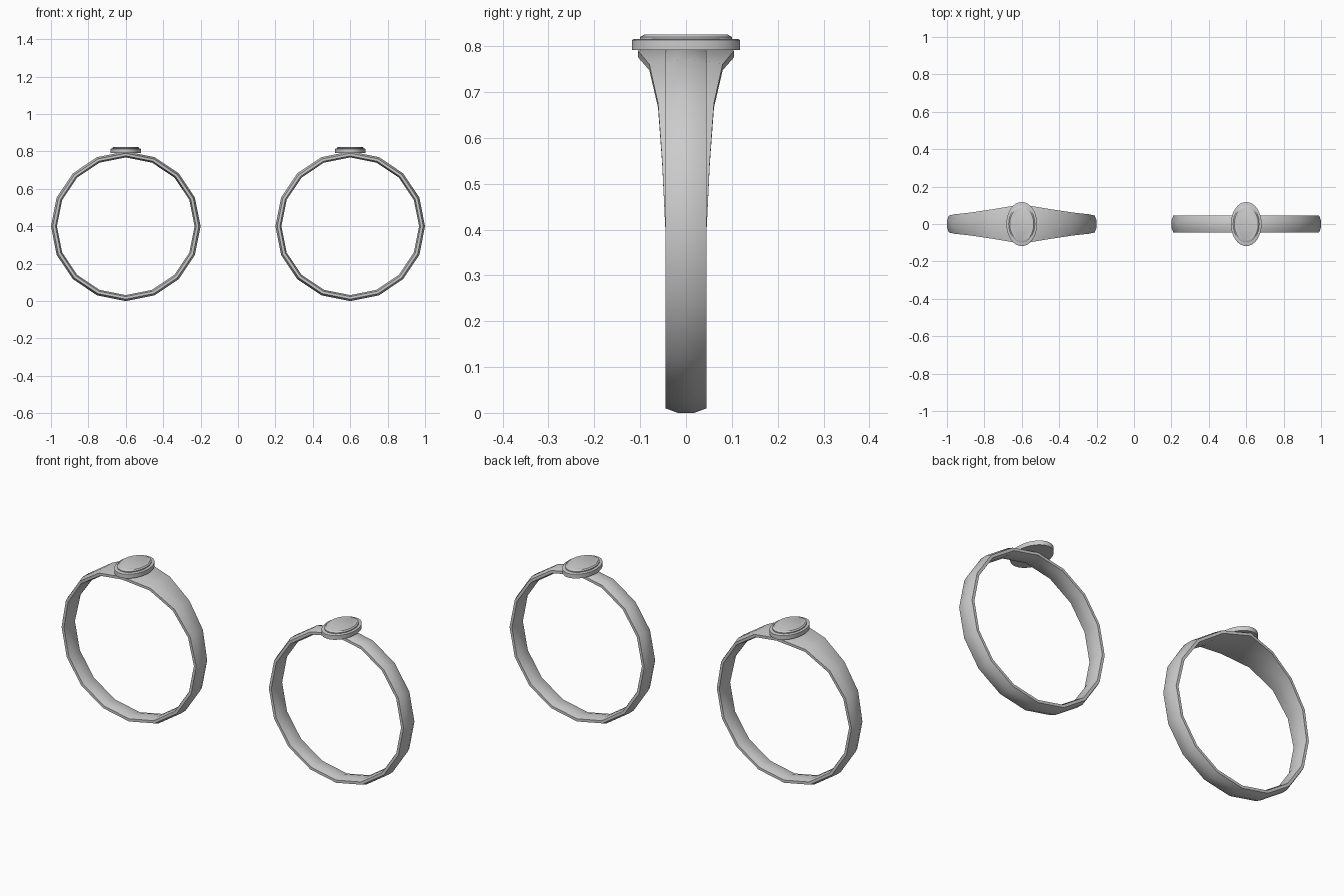
import bpy, bmesh
from math import sin, cos, pi, radians

cube = bpy.data.objects.get("Cube")
if cube:
    bpy.data.objects.remove(cube, do_unlink=True)

metal = bpy.data.materials.new("silver_grey")
metal.use_nodes = True
GREY = (0.6, 0.6, 0.6, 1)
metal.diffuse_color = GREY
metal.node_tree.nodes["Principled BSDF"].inputs["Base Color"].default_value = GREY


def finish(name, bm, x):
    bmesh.ops.recalc_face_normals(bm, faces=bm.faces)
    mesh = bpy.data.meshes.new(name)
    bm.to_mesh(mesh)
    bm.free()
    mesh.materials.append(metal)
    ob = bpy.data.objects.new(name, mesh)
    ob.location.x = x
    bpy.context.collection.objects.link(ob)
    bpy.ops.object.select_all(action='DESELECT')
    ob.select_set(True)
    bpy.context.view_layer.objects.active = ob
    bpy.ops.object.shade_smooth_by_angle(angle=radians(32))


def loft(bm, loops, closed):
    """Join successive loops of vertices with quads."""
    pairs = list(zip(loops, loops[1:]))
    if closed:
        pairs.append((loops[-1], loops[0]))
    for a, b in pairs:
        n = len(a)
        for i in range(n):
            bm.faces.new((a[i], a[(i + 1) % n], b[(i + 1) % n], b[i]))


# Band section: (fraction of half width, radius), domed outside and inside
SECTION = [(-1, .39), (-.4, .4), (.4, .4), (1, .39),
           (1, .376), (.4, .368), (-.4, .368), (-1, .376)]
SEGMENTS = 16


def band(name, x, widths):
    """Sixteen-sided band; widths run from the top down each shoulder."""
    bm = bmesh.new()
    loops = []
    for i in range(SEGMENTS):
        a = 2 * pi * i / SEGMENTS
        w = widths[min(i, SEGMENTS - i, len(widths) - 1)]
        loops.append([bm.verts.new((r * sin(a), f * w, .4 + r * cos(a)))
                      for f, r in SECTION])
    loft(bm, loops, True)
    finish(name, bm, x)


# Oval head: (half width, half depth, height) from underside to top plate
HEAD = [(.082, .118, .791), (.082, .118, .813), (.079, .114, .815),
        (.07, .1, .815), (.07, .1, .82), (.064, .091, .825)]


def head(name, x):
    bm = bmesh.new()
    loops = [[bm.verts.new((rx * cos(2 * pi * k / 32), ry * sin(2 * pi * k / 32), z))
              for k in range(32)] for rx, ry, z in HEAD]
    loft(bm, loops, False)
    bm.faces.new(loops[0])
    bm.faces.new(loops[-1])
    finish(name, bm, x)


band("flared_band", -.6, [.105, .08, .061, .052, .045])
band("plain_band", .6, [.045])
head("flared_ring_head", -.6)
head("plain_ring_head", .6)
